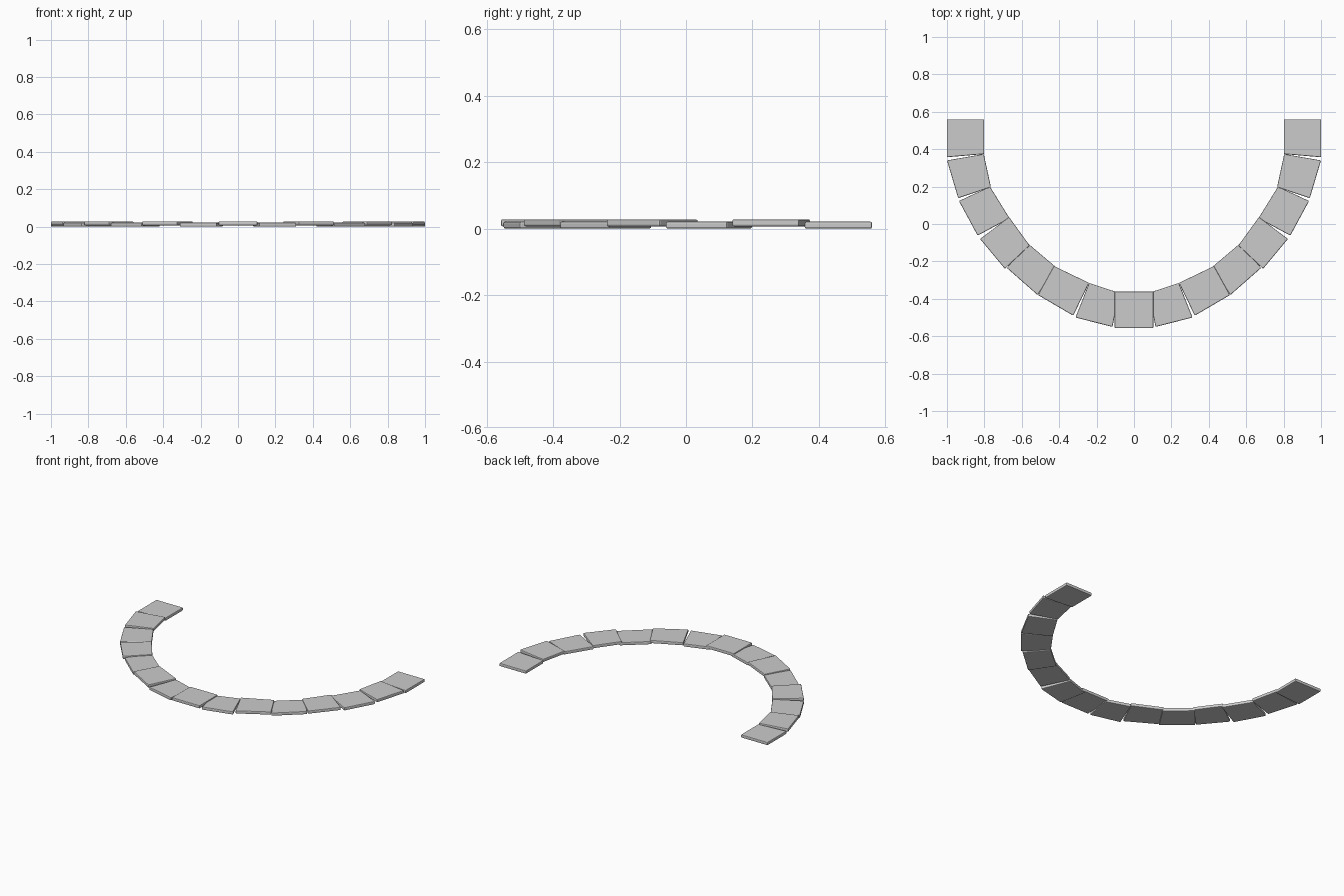
import bpy, bmesh

if "Cube" in bpy.data.objects:
    bpy.data.objects.remove(bpy.data.objects["Cube"])

# Corners of each stone on the right half: inner start, inner end, outer end, outer start
STONES = [
    [(-.104, -.362), (.104, -.362), (.104, -.557), (-.104, -.557)],
    [(.080, -.368), (.240, -.315), (.313, -.500), (.115, -.550)],
    [(.240, -.315), (.428, -.225), (.513, -.380), (.325, -.490)],
    [(.418, -.230), (.568, -.103), (.680, -.235), (.515, -.380)],
    [(.558, -.115), (.668, .037), (.823, -.080), (.690, -.240)],
    [(.665, .030), (.770, .200), (.936, .123), (.836, -.062)],
    [(.765, .197), (.803, .374), (1.00, .340), (.940, .138)],
    [(.801, .374), (.801, .560), (1.00, .560), (1.00, .357)],
]
THICK = 0.021
LIFT = 0.007


def make_stone(name, corners, z):
    """Flat slab with softened rims, from a four-corner outline."""
    bm = bmesh.new()
    low = [bm.verts.new((x, y, z)) for x, y in corners]
    high = [bm.verts.new((x, y, z + THICK)) for x, y in corners]
    bm.faces.new(low)
    bm.faces.new(high)
    for i in range(4):
        j = (i + 1) % 4
        bm.faces.new((low[i], low[j], high[j], high[i]))
    bmesh.ops.recalc_face_normals(bm, faces=bm.faces[:])
    bmesh.ops.bevel(bm, geom=bm.edges[:], offset=0.005, segments=2,
                    profile=0.5, affect='EDGES')
    mesh = bpy.data.meshes.new(name)
    bm.to_mesh(mesh)
    bm.free()
    obj = bpy.data.objects.new(name, mesh)
    bpy.context.collection.objects.link(obj)


# Stones alternate in height along the arc; the left half mirrors the right
for i, corners in enumerate(STONES):
    z = LIFT if i % 2 == 0 else 0.0
    if i == 0:
        make_stone("paving_stone_centre", corners, z)
        continue
    make_stone(f"paving_stone_right_{i}", corners, z)
    make_stone(f"paving_stone_left_{i}", [(-x, y) for x, y in corners], z)
